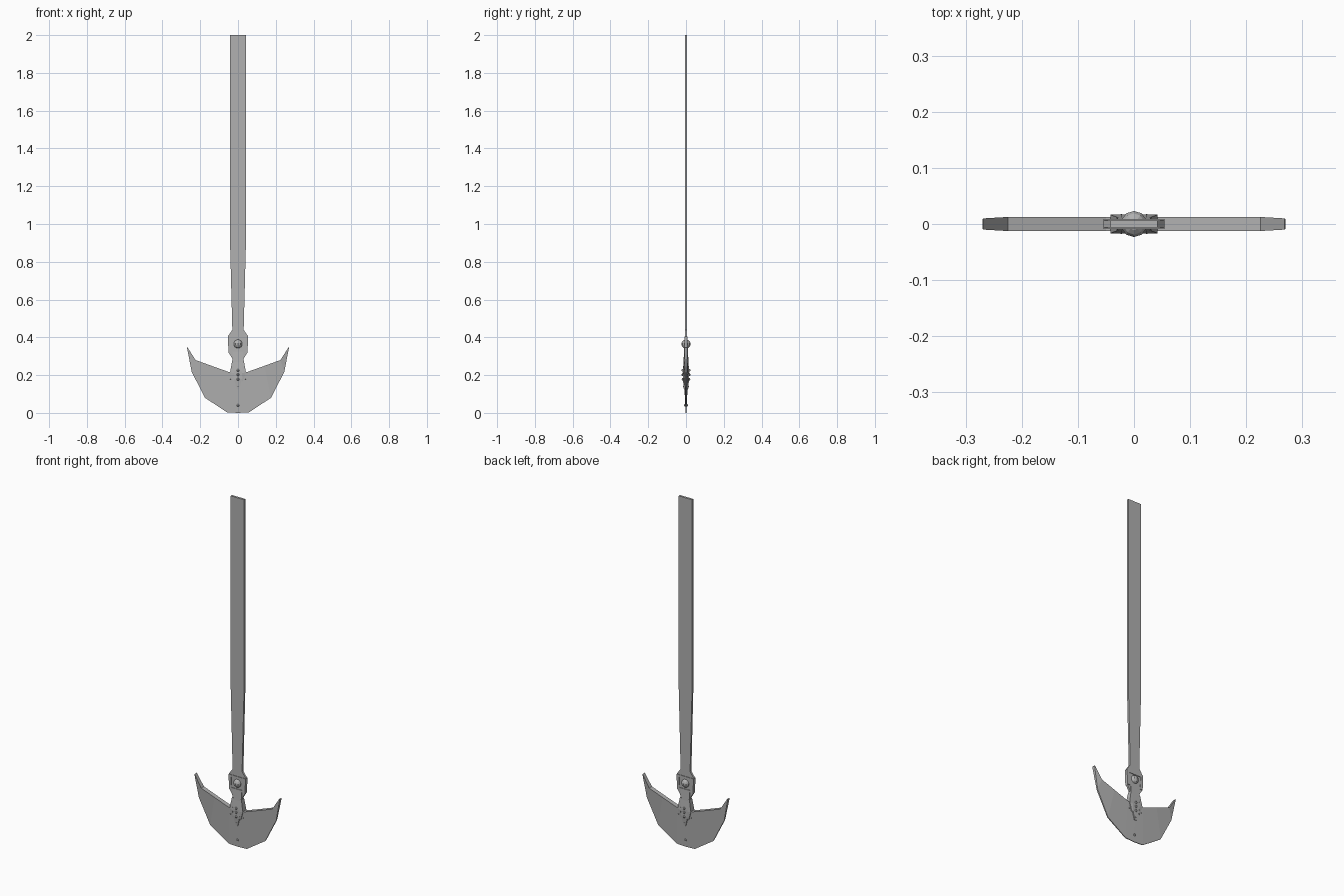
import bpy, bmesh, math

if "Cube" in bpy.data.objects:
    bpy.data.objects.remove(bpy.data.objects["Cube"])

# Dark grey iron
iron = bpy.data.materials.new("iron")
iron.diffuse_color = (0.44, 0.44, 0.44, 1)
iron.use_nodes = True
iron.node_tree.nodes["Principled BSDF"].inputs["Base Color"].default_value = iron.diffuse_color


def make_object(name, bm):
    bmesh.ops.recalc_face_normals(bm, faces=bm.faces)
    me = bpy.data.meshes.new(name)
    bm.to_mesh(me)
    bm.free()
    me.materials.append(iron)
    ob = bpy.data.objects.new(name, me)
    bpy.context.collection.objects.link(ob)
    return ob


def plate(name, left_pts, right_pts):
    """Plate between two matching chains of (x, z, half thickness)."""
    bm = bmesh.new()

    def chain(pts, s):
        return [bm.verts.new((x, s * t, z)) for x, z, t in pts]
    lf, rf = chain(left_pts, -1), chain(right_pts, -1)
    lb, rb = chain(left_pts, 1), chain(right_pts, 1)
    for i in range(len(lf) - 1):
        for a, b in ((lf, rf), (rf, rb), (rb, lb), (lb, lf)):
            bm.faces.new((a[i], b[i], b[i + 1], a[i + 1]))
    for i in (0, -1):
        bm.faces.new((lf[i], rf[i], rb[i], lb[i]))
    return make_object(name, bm)


def flip(p):
    return (-p[0], *p[1:])


def strip(name, rows):
    """Symmetric plate from rows of (half width, z, half thickness)."""
    return plate(name, [flip(r) for r in rows], rows)


def frame(name, outer, inner, t):
    """Flat ring between two loops of (x, z)."""
    bm = bmesh.new()
    loops = [[bm.verts.new((x, y, z)) for x, z in pts]
             for pts, y in ((outer, -t), (inner, -t), (inner, t), (outer, t))]
    n = len(outer)
    for k in range(4):
        a, b = loops[k], loops[(k + 1) % 4]
        for i in range(n):
            j = (i + 1) % n
            bm.faces.new((a[i], a[j], b[j], b[i]))
    return make_object(name, bm)


def ball(name, loc, r, segments, rings):
    bpy.ops.mesh.primitive_uv_sphere_add(segments=segments, ring_count=rings,
                                         radius=r, location=loc)
    ob = bpy.context.object
    ob.name = name
    ob.data.materials.append(iron)


# Long hanging strap
strip("strap", [(0.042, 2.0, 0.006), (0.042, 0.9, 0.006),
                (0.030, 0.44, 0.006), (0.030, 0.40, 0.006)])

# Pivot plate with raised square rim
strip("pivot_plate", [(0.030, 0.44, 0.006), (0.054, 0.405, 0.006),
                      (0.050, 0.32, 0.006), (0.030, 0.287, 0.006)])
frame("pivot_rim",
      [(-0.054, 0.405), (0.054, 0.405), (0.050, 0.32), (-0.050, 0.32)],
      [(-0.038, 0.392), (0.038, 0.392), (0.036, 0.333), (-0.036, 0.333)], 0.009)

# Pivot ball
ball("pivot_ball", (0, 0, 0.365), 0.024, 10, 7)

# Neck bracket clasping the blade
strip("neck", [(0.030, 0.325, 0.009), (0.028, 0.27, 0.012), (0.029, 0.22, 0.0165),
               (0.022, 0.18, 0.0165), (0.006, 0.125, 0.0115)])

# Side prongs that spread onto the blade shoulders
inner = [(0.022, 0.28, 0.012), (0.022, 0.21, 0.0175), (0.020, 0.17, 0.0165)]
outer = [(0.030, 0.28, 0.012), (0.042, 0.215, 0.0165), (0.026, 0.165, 0.014)]
plate("prong_right", inner, outer)
plate("prong_left", [flip(p) for p in inner], [flip(p) for p in outer])

# Crescent blade: thick upper edge, thin cutting edge
top = [(0, 0.217, 0.0125), (0.05, 0.217, 0.0125), (0.14, 0.249, 0.0125),
       (0.225, 0.28, 0.0125), (0.268, 0.348, 0.010)]
bottom = [(0, 0.0, 0.002), (0.058, 0.003, 0.002), (0.175, 0.08, 0.003),
          (0.245, 0.217, 0.004), (0.270, 0.345, 0.009)]
plate("blade", [flip(p) for p in top[:0:-1]] + top,
      [flip(p) for p in bottom[:0:-1]] + bottom)

# Rivets on both faces: (x, z, depth, radius)
rivets = [(0, 0.225, 0.0165, 0.007), (0, 0.202, 0.0165, 0.007),
          (0, 0.178, 0.016, 0.007), (0, 0.14, 0.012, 0.004),
          (0, 0.04, 0.004, 0.007), (-0.04, 0.18, 0.0105, 0.003),
          (0.04, 0.18, 0.0105, 0.003)]
for i, (x, z, y, r) in enumerate(rivets):
    for s, side in ((-1, "front"), (1, "back")):
        ball(f"rivet_{i}_{side}", (x, s * y, z), r, 8, 6)
